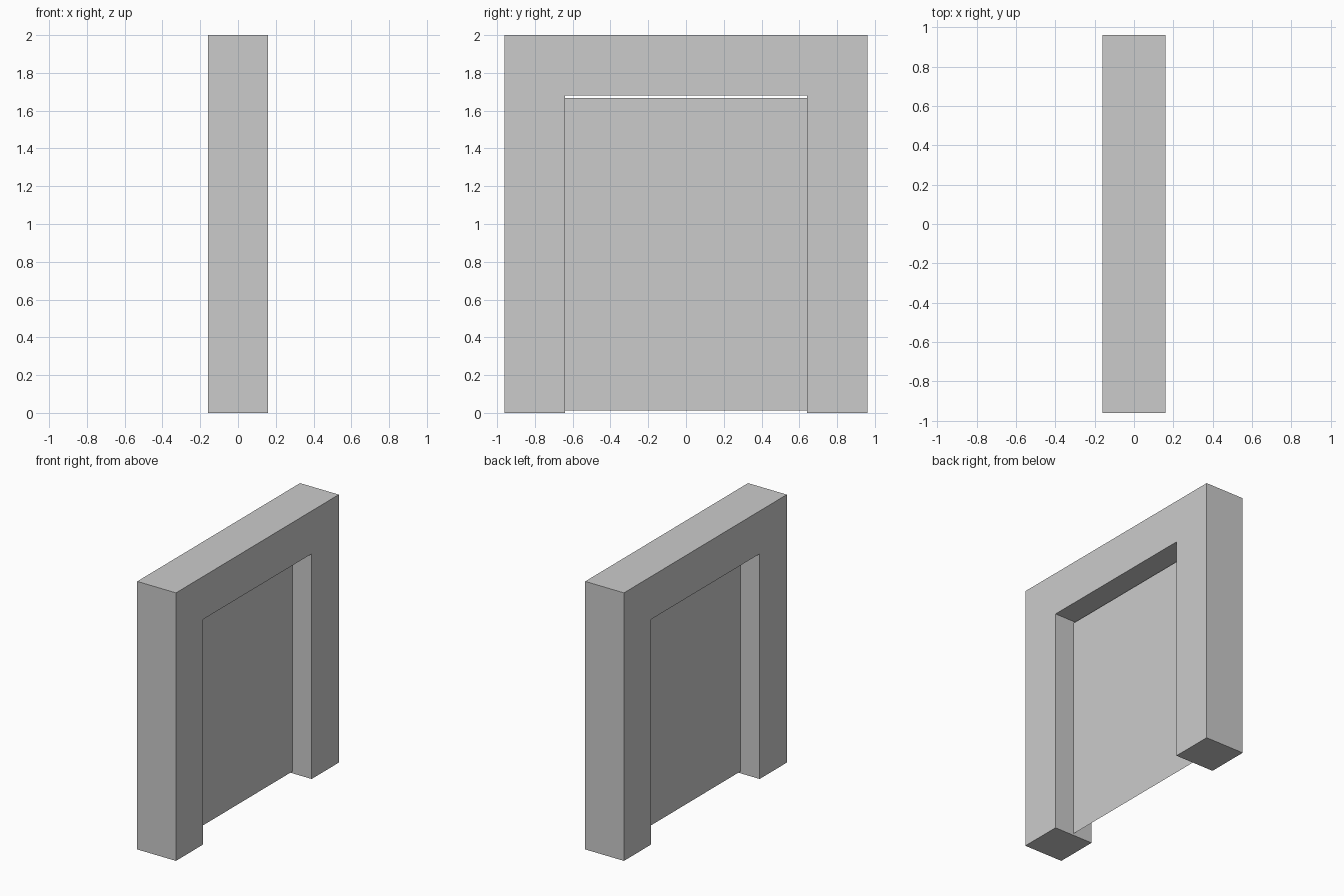
import bpy, bmesh

if "Cube" in bpy.data.objects:
    bpy.data.objects.remove(bpy.data.objects["Cube"])


def face_object(name, outline, x, depth=0.0):
    """Flat outline in the YZ plane at x, optionally extruded along +x."""
    bm = bmesh.new()
    face = bm.faces.new([bm.verts.new((x, y, z)) for y, z in outline])
    if depth:
        new = bmesh.ops.extrude_face_region(bm, geom=[face], use_keep_orig=True)["geom"]
        moved = [v for v in new if isinstance(v, bmesh.types.BMVert)]
        bmesh.ops.translate(bm, verts=moved, vec=(depth, 0, 0))
        bmesh.ops.recalc_face_normals(bm, faces=bm.faces[:])
    mesh = bpy.data.meshes.new(name)
    bm.to_mesh(mesh)
    bm.free()
    obj = bpy.data.objects.new(name, mesh)
    bpy.context.collection.objects.link(obj)
    return obj


# Door frame: two posts and a lintel as one solid arch
half = [(0.96, 2.0), (0.96, 0.0), (0.64, 0.0), (0.64, 1.68)]
face_object("door_frame", half + [(-y, z) for y, z in reversed(half)], -0.16, 0.32)

# Thin sheet filling the opening, with small gaps above and below
side = [(0.64, 1.667), (0.64, 0.013)]
face_object("door_panel", side + [(-y, z) for y, z in reversed(side)], 0.0)
